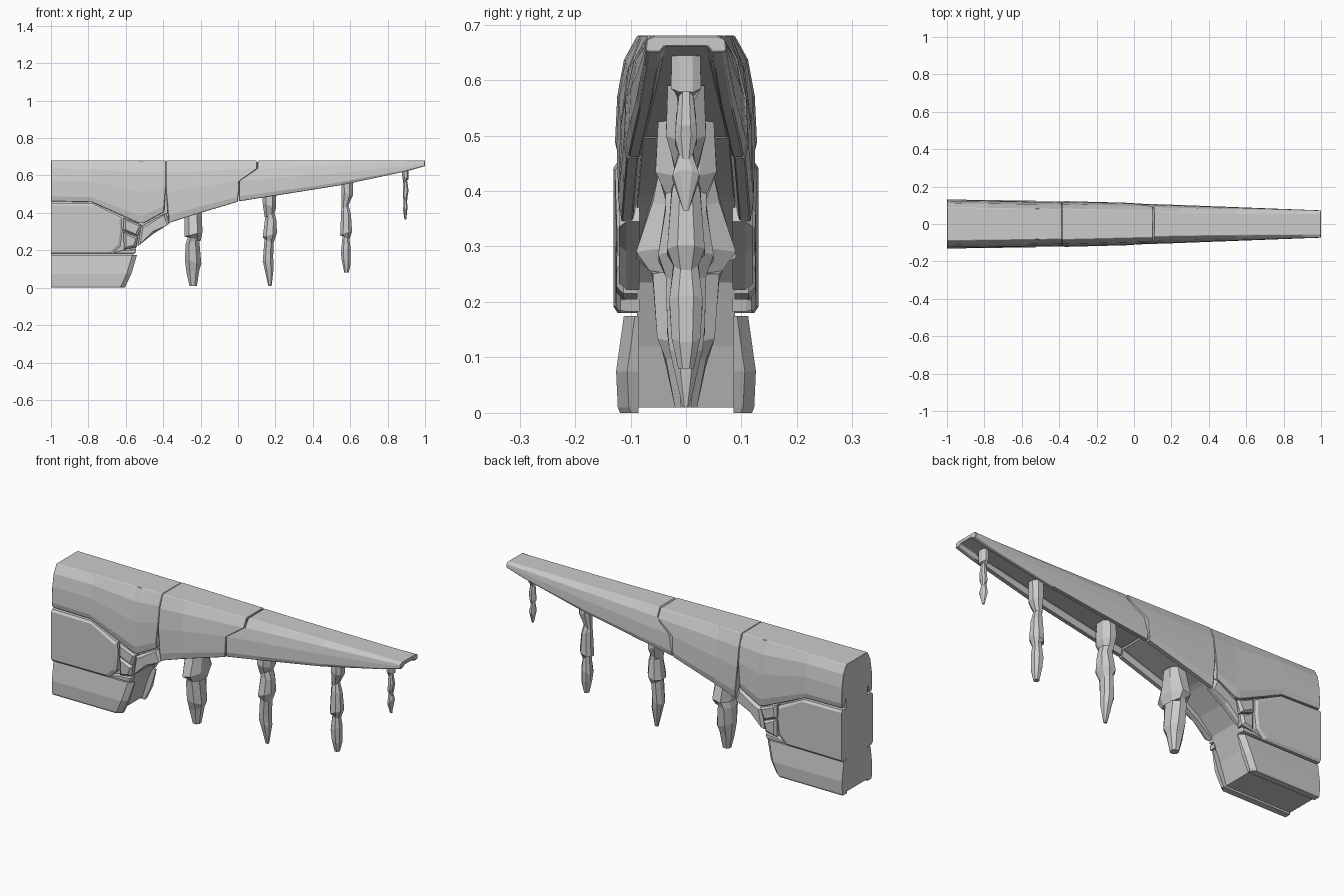
import bpy, bmesh
from math import cos, sin, tau

if "Cube" in bpy.data.objects:
    bpy.data.objects.remove(bpy.data.objects["Cube"])

TOP = 0.68


def finish(name, bm, bevel=0):
    bmesh.ops.recalc_face_normals(bm, faces=bm.faces)
    me = bpy.data.meshes.new(name)
    bm.to_mesh(me)
    bm.free()
    ob = bpy.data.objects.new(name, me)
    bpy.context.collection.objects.link(ob)
    if bevel:
        m = ob.modifiers.new("chipped_edge", "BEVEL")
        m.width = bevel
        m.segments = 1
        m.limit_method = "ANGLE"
    return ob


def loft(bm, rings):
    vs = [[bm.verts.new(p) for p in r] for r in rings]
    n = len(vs[0])
    for a, b in zip(vs, vs[1:]):
        for i in range(n):
            j = (i + 1) % n
            bm.faces.new((a[i], a[j], b[j], b[i]))
    bm.faces.new(vs[0])
    bm.faces.new(vs[-1])


def half_width(x):
    keys = [(-1, .128), (-.4, .120), (.1, .107), (1, .073)]
    for (x0, w0), (x1, w1) in zip(keys, keys[1:]):
        if x <= x1:
            return w0 + (w1 - w0) * (x - x0) / (x1 - x0)
    return keys[-1][1]


def beam(name, stations, extra=0):
    # station: x at top, x at middle, x at lip, lip height
    bm = bmesh.new()
    rings = []
    for xt, xm, xl, bot in stations:
        h = TOP - bot
        wt, wm, wl = half_width(xt) + extra, half_width(xm) + extra, half_width(xl) + extra
        d = min(.035, .35 * h)
        k = min(1, h / .2)
        side = [(xt, wt - .012 - .028 * k, TOP),
                (xt, wt - .016 * k, TOP - .2 * h),
                (xm, wm - .004 * k, TOP - .5 * h),
                (xl, wl, bot + .12 * h),
                (xl, wl - .006, bot),
                (xl, wl - .026, bot),
                (xl, wl - .034, bot + d)]
        rings.append(side + [(x, -y, z) for x, y, z in reversed(side)])
    loft(bm, rings)
    return finish(name, bm, .002)


# Hollow-bottomed tapering beam in three broken segments
beam("rear_beam", [(-1, -1, -1, .462), (-.78, -.78, -.78, .457), (-.53, -.53, -.53, .345),
                   (-.505, -.505, -.505, .345), (-.386, -.386, -.395, .405)])
beam("middle_beam", [(-.384, -.384, -.372, .345), (-.25, -.25, -.25, .385),
                     (.1, .002, 0, .46)], .003)
beam("front_beam", [(.108, .006, .006, .462), (.25, .2, .2, .492), (.55, .55, .55, .548),
                    (.9, .9, .9, .622), (1, 1, 1, .65)])

# Inner core following the curved underside of the thick end
profile = [(-1, .01), (-.62, .01), (-.585, .12), (-.535, .235), (-.46, .31),
           (-.36, .38), (-.28, .42), (-.28, .5), (-.45, .65), (-1, .65)]
bm = bmesh.new()
loft(bm, [[(x, y, z) for x, z in profile] for y in (-.088, .088)])
finish("inner_core", bm)


# Mirrored side slabs: flat inside, bulging outside, with chamfered rim
def slab(name, pts, outer, rim=.014, inset=.012):
    cx = sum(p[0] for p in pts) / len(pts)
    cz = sum(p[1] for p in pts) / len(pts)

    def shrink(v, c):
        return c + (v - c) * max(.6, 1 - inset / max(abs(v - c), .03))

    for side, s in (("front", -1), ("back", 1)):
        bm = bmesh.new()
        rings = [[(x, s * .084, z) for x, z in pts],
                 [(x, s * (outer(x, z) - rim), z) for x, z in pts],
                 [(x if x < -.99 else shrink(x, cx), s * outer(x, z), shrink(z, cz))
                  for x, z in pts]]
        loft(bm, rings)
        finish(name + "_" + side, bm)


def bulge(x, z):
    return half_width(x) + .003


slab("middle_slab", [(-1, .18), (-.67, .18), (-.628, .22), (-.618, .30), (-.622, .375),
                     (-.775, .449), (-1, .453)], bulge, .008)
slab("wedge_chip", [(-.61, .205), (-.545, .215), (-.535, .27), (-.612, .30)], bulge, .012)
slab("upper_chip", [(-.614, .305), (-.535, .275), (-.515, .335), (-.612, .373)], bulge, .01)
slab("curved_brace", [(-.535, .222), (-.45, .29), (-.365, .345), (-.385, .4),
                      (-.5, .338), (-.52, .325)], lambda x, z: .121, .014)
slab("chip_filler", [(-.68, .183), (-.55, .183), (-.545, .205), (-.62, .2)],
     lambda x, z: .118, .01, .004)

# Lower slabs with a ridge at mid height
for side, s in (("front", -1), ("back", 1)):
    bm = bmesh.new()
    levels = [(0, .119, -.605), (.01, .123, -.6), (.075, .126, -.57), (.175, .112, -.54)]
    loft(bm, [[(-1, s * .086, z), (xr, s * .086, z), (xr, s * (y - .02), z),
               (xr - .025, s * y, z), (-1, s * y, z)] for z, y, xr in levels])
    finish("lower_slab_" + side, bm)


# Hanging shards: rows of x offset, height, half size in x, half size in y
def shard(name, x, rows):
    bm = bmesh.new()
    rings = []
    for k, (dx, z, rx, ry) in enumerate(rows):
        ring = []
        for sx, sy in ((1, .45), (.45, 1), (-.5, 1), (-1, .4), (-1, -.4),
                       (-.5, -1), (.45, -1), (1, -.45)):
            ring.append((x + dx + sx * rx, sy * ry,
                         max(0, z + (.012 * sx * (-1) ** k if 0 < k < len(rows) - 1 else 0))))
        rings.append(ring)
    loft(bm, rings)
    finish(name, bm)


shard("shard_1", -.24, [(0, .43, .045, .05), (0, .385, .047, .06), (.002, .285, .048, .09),
                        (.006, .262, .034, .066), (-.004, .245, .036, .06),
                        (0, .14, .044, .052), (0, .09, .035, .036), (0, .01, .02, .02)])
shard("shard_2", .168, [(0, .53, .036, .05), (0, .44, .036, .055), (0, .39, .026, .037),
                        (.008, .37, .03, .037), (.002, .28, .038, .05),
                        (-.002, .25, .024, .036), (-.008, .15, .028, .034),
                        (-.005, .12, .028, .03), (.003, .01, .009, .006)])
shard("shard_3", .58, [(.002, .59, .033, .033), (.004, .505, .03, .036), (-.008, .43, .019, .018),
                       (-.002, .4, .026, .026), (-.002, .29, .032, .034), (-.002, .27, .018, .022),
                       (-.004, .2, .026, .03), (-.002, .14, .024, .026), (0, .08, .012, .014)])
shard("shard_4", .895, [(0, .645, .017, .026), (0, .59, .017, .027), (-.001, .566, .01, .013),
                        (.002, .53, .015, .018), (0, .49, .014, .02), (-.001, .47, .009, .012),
                        (0, .425, .012, .024), (0, .365, .005, .005)])
